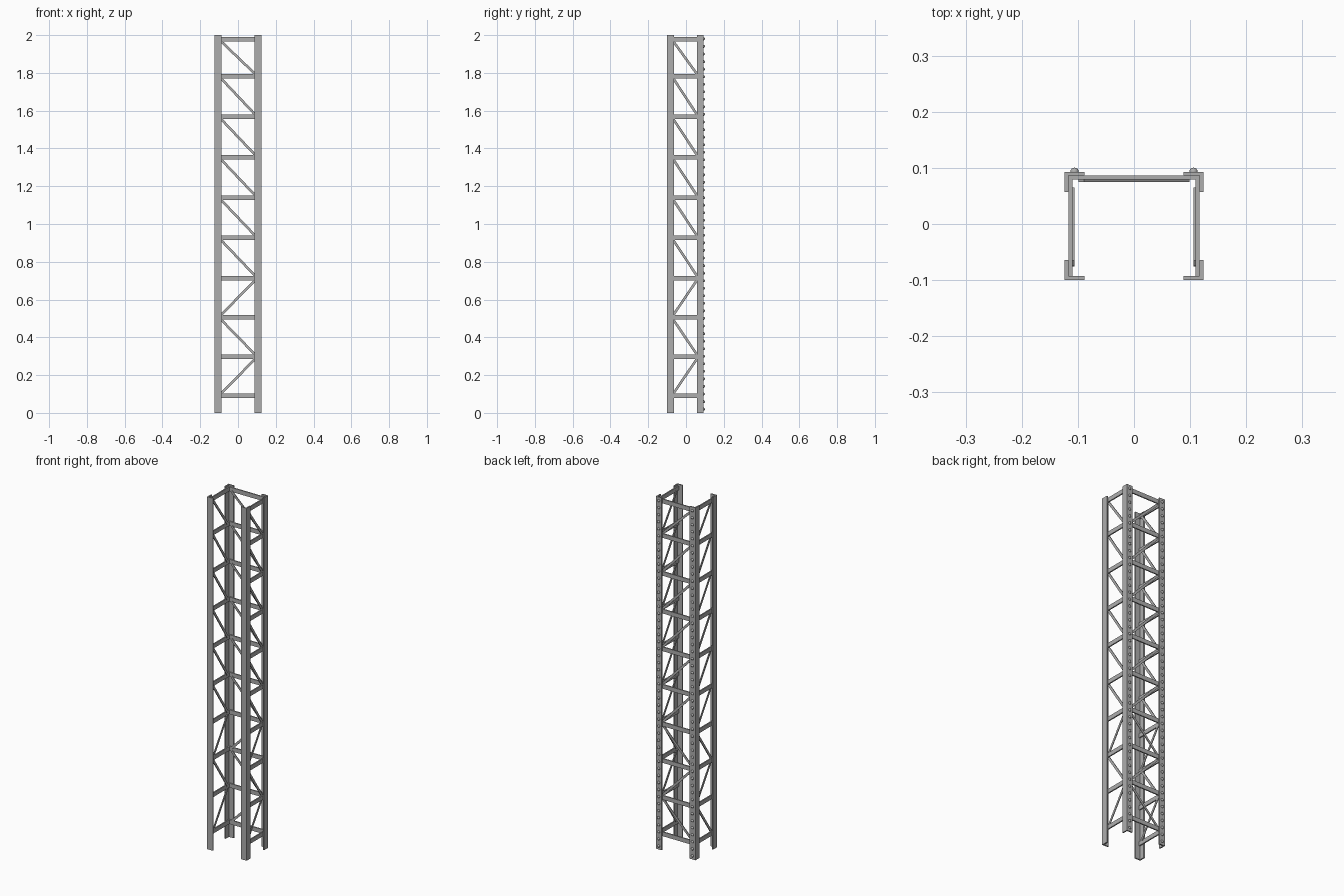
import bpy, bmesh
from math import pi, atan2
from mathutils import Matrix, Vector

if "Cube" in bpy.data.objects:
    bpy.data.objects.remove(bpy.data.objects["Cube"], do_unlink=True)

steel = bpy.data.materials.new("grey_steel")
steel.use_nodes = True
GREY = (0.42, 0.42, 0.42, 1)
steel.diffuse_color = GREY
steel.node_tree.nodes["Principled BSDF"].inputs["Base Color"].default_value = GREY

HEIGHT = 2.0
HALF_X, FRONT, BACK = 0.124, -0.1, 0.093
FLANGE, THICK = 0.036, 0.007
RUNGS = [0.09, 0.297, 0.506, 0.714, 0.927, 1.14, 1.354, 1.568, 1.783, 1.979]
RISING = (0, 2)          # panels whose diagonal rises to the right
BAR_H, BAR_T = 0.024, 0.007
DIAG_W, DIAG_T = 0.013, 0.004


def finish(name, bm, mirror=False):
    bmesh.ops.recalc_face_normals(bm, faces=bm.faces)
    mesh = bpy.data.meshes.new(name)
    bm.to_mesh(mesh)
    bm.free()
    mesh.materials.append(steel)
    obj = bpy.data.objects.new(name, mesh)
    bpy.context.collection.objects.link(obj)
    if mirror:
        obj.modifiers.new("mirror", "MIRROR").use_mirror_merge = False
    return obj


def box(bm, size, matrix):
    bmesh.ops.create_cube(bm, size=1, matrix=matrix @ Matrix.Diagonal((*size, 1)))


def angle_leg(name, y, inward):
    """L-section post with its corner at the outer edge."""
    f, t = FLANGE, THICK
    profile = [(0, 0), (f, 0), (f, t), (t, t), (t, f), (0, f)]
    bm = bmesh.new()
    face = bm.faces.new([bm.verts.new((HALF_X - a, y + inward * b, 0)) for a, b in profile])
    top = bmesh.ops.extrude_face_region(bm, geom=[face])["geom"]
    bmesh.ops.translate(bm, vec=(0, 0, HEIGHT),
                        verts=[v for v in top if isinstance(v, bmesh.types.BMVert)])
    finish(name, bm, mirror=True)


def lattice(name, place, bar_span, diag_span, mirror):
    """Flat rungs and diagonals laid out in local x and z, inner side at -y."""
    rungs, diagonals = bmesh.new(), bmesh.new()
    mid = sum(bar_span) / 2
    for z in RUNGS:
        box(rungs, (bar_span[1] - bar_span[0], BAR_T, BAR_H),
            place @ Matrix.Translation((mid, -BAR_T / 2, z)))
    for i, (low, high) in enumerate(zip(RUNGS, RUNGS[1:])):
        z0, z1 = low + 0.008, high - 0.008
        if i not in RISING:
            z0, z1 = z1, z0
        a, b = Vector((diag_span[0], 0, z0)), Vector((diag_span[1], 0, z1))
        d = b - a
        spot = Matrix.Translation((a + b) / 2 + Vector((0, -BAR_T - DIAG_T / 2, 0)))
        turn = Matrix.Rotation(-atan2(d.z, d.x), 4, "Y")
        box(diagonals, (d.length, DIAG_T, DIAG_W), place @ spot @ turn)
    finish(name + "_rungs", rungs, mirror)
    finish(name + "_diagonals", diagonals, mirror)


# Four corner posts
angle_leg("front_legs", FRONT, 1)
angle_leg("rear_legs", BACK, -1)

# Rear lattice, inside the rear flanges
lattice("rear", Matrix.Translation((0, BACK - THICK, 0)),
        (-HALF_X + THICK, HALF_X - THICK), (-0.094, 0.094), False)

# Side lattices: local x runs along y, local -y points inward
side = Matrix(((0, 1, 0, HALF_X - THICK), (1, 0, 0, 0), (0, 0, 1, 0), (0, 0, 0, 1)))
lattice("side", side, (FRONT + THICK, BACK - THICK - BAR_T), (-0.07, 0.06), True)

# Rows of domed rivets on the rear flanges
bm = bmesh.new()
bmesh.ops.create_uvsphere(bm, u_segments=12, v_segments=8, radius=0.0075,
                          matrix=Matrix.Translation((0.106, BACK, 0.02)) @ Matrix.Rotation(pi / 2, 4, "X"))
bmesh.ops.bisect_plane(bm, geom=bm.verts[:] + bm.edges[:] + bm.faces[:],
                       plane_co=(0, BACK - 0.0005, 0), plane_no=(0, -1, 0), clear_outer=True)
for f in bm.faces:
    f.smooth = True
rivets = finish("rear_rivets", bm, mirror=True)
row = rivets.modifiers.new("row", "ARRAY")
row.use_relative_offset = False
row.use_constant_offset = True
row.constant_offset_displace = (0, 0, 0.04)
row.count = 50
